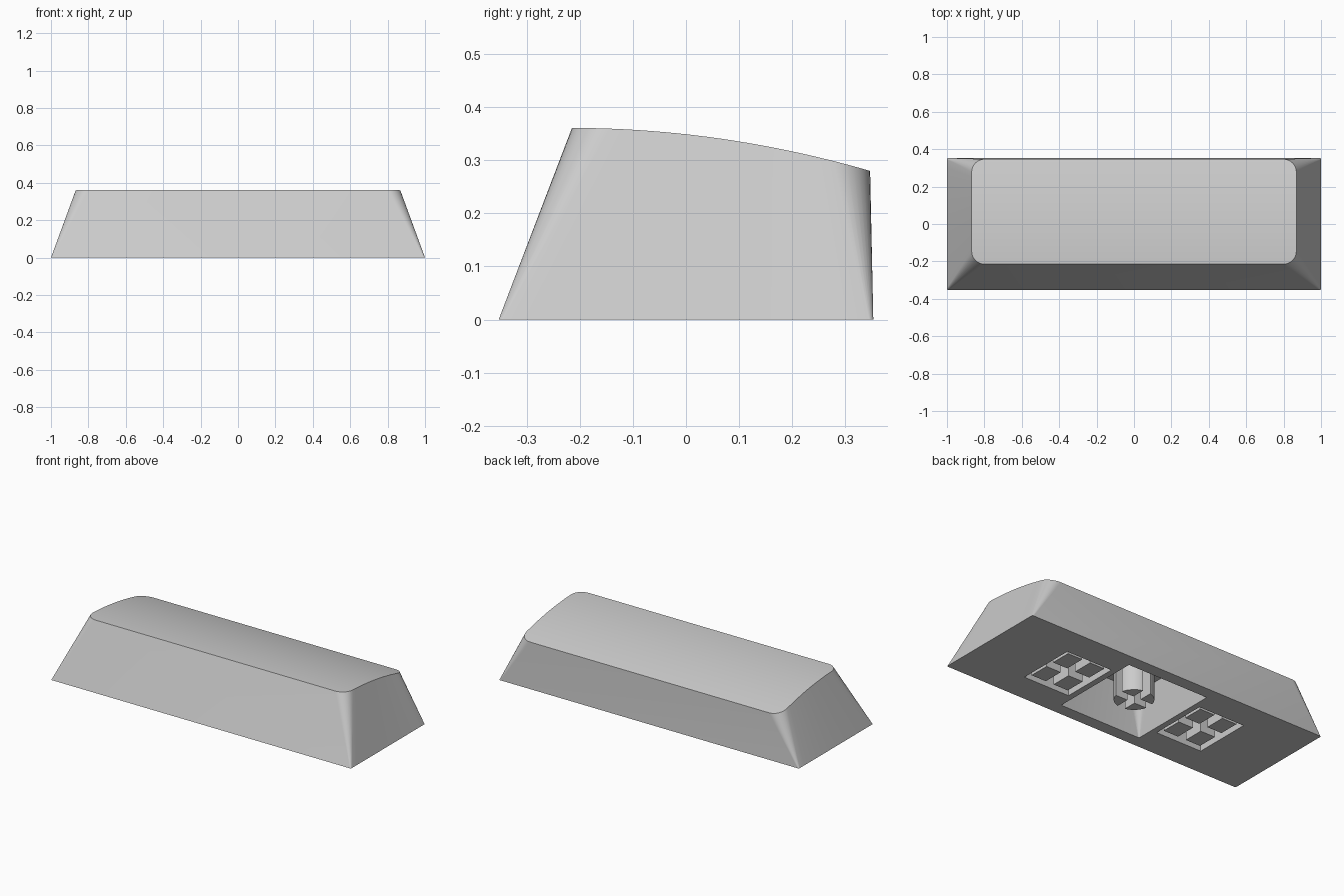
import bpy, bmesh, math

if "Cube" in bpy.data.objects:
    bpy.data.objects.remove(bpy.data.objects["Cube"], do_unlink=True)

grey = bpy.data.materials.new("light_grey")
grey.use_nodes = True
COLOUR = (0.6, 0.6, 0.6, 1)
grey.diffuse_color = COLOUR
grey.node_tree.nodes["Principled BSDF"].inputs["Base Color"].default_value = COLOUR


def make_object(name, bm):
    bmesh.ops.recalc_face_normals(bm, faces=bm.faces)
    mesh = bpy.data.meshes.new(name)
    bm.to_mesh(mesh)
    bm.free()
    mesh.materials.append(grey)
    ob = bpy.data.objects.new(name, mesh)
    bpy.context.collection.objects.link(ob)
    return ob


def half_outline(half_x, front, back, radius, steps=8, rows=16):
    """Right half of a rounded rectangle, front to back."""
    cx = half_x - radius
    arc = [(radius * math.sin(a), radius * math.cos(a))
           for a in (math.pi / 2 * i / steps for i in range(steps + 1))]
    pts = [(cx + s, front + radius - c) for s, c in arc]
    y0, y1 = front + radius, back - radius
    pts += [(half_x, y0 + (y1 - y0) * i / rows) for i in range(1, rows)]
    pts += [(cx + c, back - radius + s) for s, c in arc]
    return pts


def loft(name, low, high, z_low, z_high):
    """Closed shell between two mirrored outlines; z_high is a function of y."""
    bm = bmesh.new()

    def side(pts, sign, z):
        return [bm.verts.new((sign * x, y, z(y))) for x, y in pts]

    lr, ll = (side(low, s, lambda y: z_low) for s in (1, -1))
    hr, hl = (side(high, s, z_high) for s in (1, -1))
    for i in range(len(low) - 1):
        j = i + 1
        bm.faces.new((lr[i], lr[j], hr[j], hr[i]))
        bm.faces.new((ll[i], hl[i], hl[j], ll[j]))
        bm.faces.new((hr[i], hr[j], hl[j], hl[i]))
        bm.faces.new((lr[i], ll[i], ll[j], lr[j]))
    for k in (0, -1):
        bm.faces.new((lr[k], hr[k], hl[k], ll[k]))
    return make_object(name, bm)


def box(name, centre, size):
    bm = bmesh.new()
    bmesh.ops.create_cube(bm, size=1)
    for v in bm.verts:
        v.co = [c + s * p for c, s, p in zip(centre, size, v.co)]
    return make_object(name, bm)


def cut(ob, cutters):
    bpy.context.view_layer.objects.active = ob
    for cutter in cutters:
        cutter.hide_render = True
        mod = ob.modifiers.new("cut", 'BOOLEAN')
        mod.operation = 'DIFFERENCE'
        mod.solver = 'EXACT'
        mod.object = cutter
        bpy.ops.object.modifier_apply(modifier=mod.name)
        bpy.data.objects.remove(cutter, do_unlink=True)


def cross_cutters(x, slot, depth):
    return [box("slot_cutter", (x, 0, 0), (slot, 1, depth * 2)),
            box("slot_cutter", (x, 0, 0), (1, slot, depth * 2))]


FRONT, BACK, PEAK, DROP = -0.215, 0.347, 0.361, 0.081


def top_height(y):
    return PEAK - DROP * ((y - FRONT) / (BACK - FRONT)) ** 2


# Solid tapered body with a curved top
body = loft("cap_body", half_outline(1.0, -0.353, 0.353, 0.008),
            half_outline(0.868, FRONT, BACK, 0.07), 0, top_height)

# Underside pockets: central tapered one and two side ones
CEILING, SIDE_X = 0.24, 0.458
pocket = loft("pocket_cutter", half_outline(0.27, -0.28, 0.28, 0.006),
              half_outline(0.22, -0.22, 0.22, 0.07), 0, lambda y: CEILING)
for v in pocket.data.vertices:
    if v.co.z == 0:
        v.co.z = -0.002
cutters = [pocket]
for sign in (-1, 1):
    cutters.append(box("side_pocket_cutter", (sign * SIDE_X, 0, 0), (0.305, 0.354, CEILING * 2)))
cut(body, cutters)
parts = [body]

# Central round stem split by a cross slot
bm = bmesh.new()
bmesh.ops.create_cone(bm, cap_ends=True, segments=48, radius1=0.108, radius2=0.108, depth=0.25)
bmesh.ops.translate(bm, verts=bm.verts, vec=(0, 0, 0.135))
stem = make_object("centre_stem", bm)
cut(stem, cross_cutters(0, 0.05, 0.23))
parts.append(stem)

# Rectangular side stems, each split by a cross slot
for sign, label in ((1, "left"), (-1, "right")):
    x = sign * SIDE_X
    block = box(label + "_side_stem", (x, 0, 0.135), (0.25, 0.3, 0.25))
    cut(block, cross_cutters(x, 0.055, 0.23))
    parts.append(block)

# Smooth shading with crisp rims
for ob in parts:
    bpy.ops.object.select_all(action='DESELECT')
    ob.select_set(True)
    bpy.context.view_layer.objects.active = ob
    bpy.ops.object.shade_smooth_by_angle(angle=math.radians(30))
